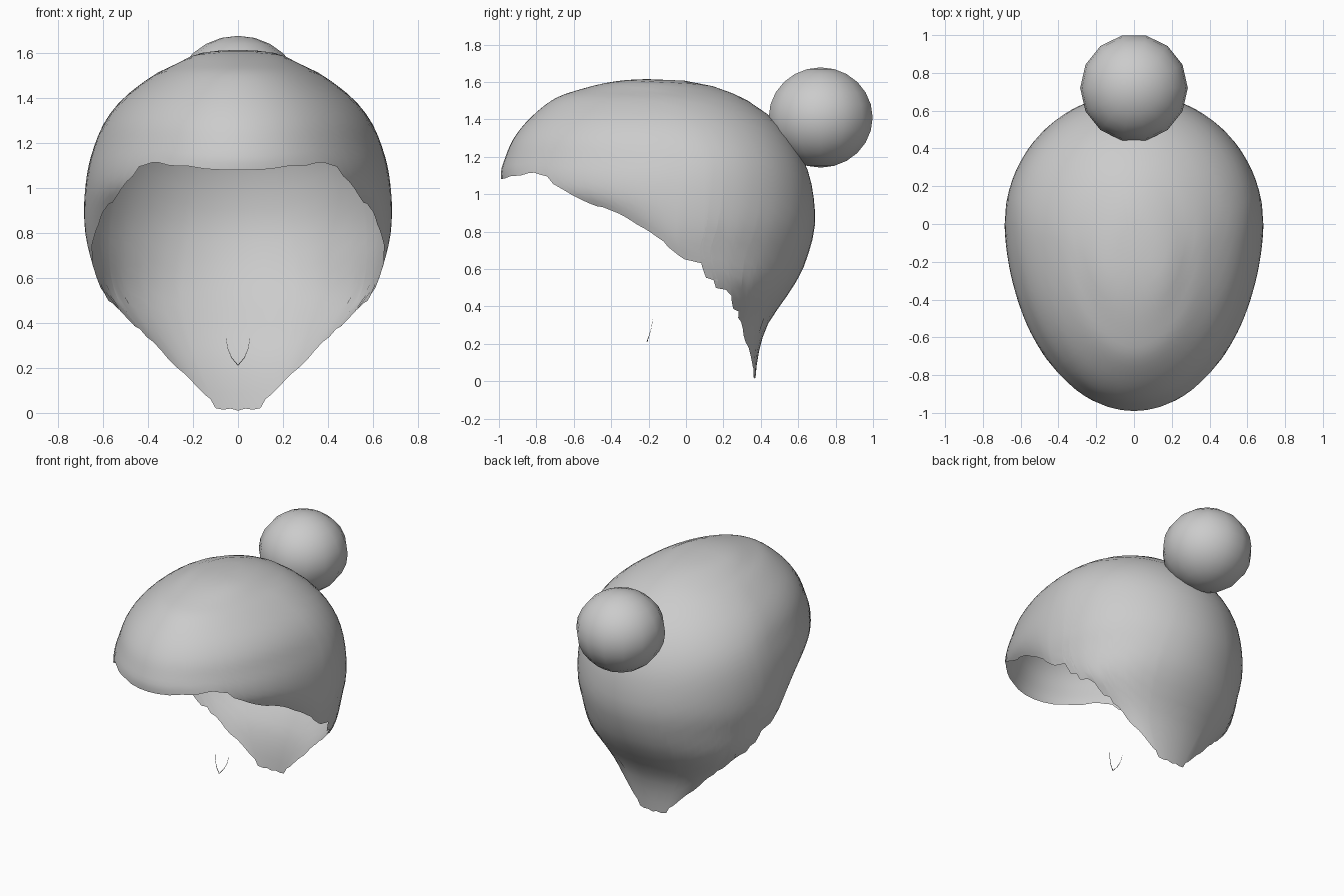
import bpy, bmesh, math, random

random.seed(4)
if "Cube" in bpy.data.objects:
    bpy.data.objects.remove(bpy.data.objects["Cube"])

grey = bpy.data.materials.new("hair_grey")
grey.use_nodes = True
COLOUR = (0.6, 0.6, 0.6, 1)
grey.diffuse_color = COLOUR
grey.node_tree.nodes["Principled BSDF"].inputs["Base Color"].default_value = COLOUR

# Horizontal rings of the cap: height, half width, front y, back y, y of widest point
RINGS = [
    (1.615, 0, -.2, -.2, -.2), (1.6, .17, -.40, .05, -.2), (1.55, .28, -.6, .22, -.15),
    (1.5, .38, -.72, .33, -.1), (1.4, .51, -.84, .47, -.07), (1.3, .59, -.92, .56, -.04),
    (1.2, .635, -.965, .62, 0), (1.1, .665, -.99, .66, 0), (1, .68, -.95, .68, 0),
    (.9, .685, -.75, .69, 0), (.8, .68, -.55, .685, 0), (.7, .66, -.4, .66, 0),
    (.6, .63, -.2, .625, .05), (.5, .58, -.1, .57, .12), (.4, .485, .1, .5, .18),
    (.3, .385, .2, .435, .23), (.2, .29, .2, .4, .28), (.1, .2, .3, .38, .32), (0, .13, .3, .37, .34)]

# Hairline from forehead to nape: half width, height
HAIRLINE = [(0, 1.08), (.22, 1.1), (.35, 1.115), (.44, 1.09), (.52, 1), (.56, .94),
            (.6, .89), (.63, .82), (.65, .74), (.645, .65), (.61, .56), (.56, .48),
            (.46, .39), (.38, .31), (.28, .21), (.17, .11), (.1, .03), (0, .01)]
SIDE = 9  # hairline point where the front half turns into the back half


def ring(t):
    """Smoothly interpolated ring at fractional index t."""
    i = min(int(t), len(RINGS) - 2)
    f = t - i
    b, c = RINGS[i], RINGS[i + 1]
    a = RINGS[i - 1] if i else (c[0], -c[1], c[3], c[2], c[4])
    d = RINGS[i + 2] if i + 2 < len(RINGS) else tuple(2 * q - p for p, q in zip(b, c))
    return [q + .5 * f * (r - p + f * (2 * p - 5 * q + 4 * r - s + f * (3 * (q - r) + s - p)))
            for p, q, r, s in zip(a, b, c, d)]


def ring_index(z):
    for i in range(len(RINGS) - 1):
        hi, lo = RINGS[i][0], RINGS[i + 1][0]
        if z >= lo:
            return i + (hi - z) / (hi - lo)
    return len(RINGS) - 1


def cap_point(t, angle):
    z, w, front, back, mid = ring(t)
    c = math.cos(angle)
    return (w * math.sin(angle), mid + c * (front - mid if c > 0 else mid - back), z)


def finish(obj, sharp=60):
    obj.data.materials.append(grey)
    bpy.ops.object.select_all(action="DESELECT")
    obj.select_set(True)
    bpy.context.view_layer.objects.active = obj
    bpy.ops.object.shade_smooth_by_angle(angle=math.radians(sharp))


# Hair cap: columns run from the crown down to the ragged hairline, then mirror
COLS, ROWS = 51, 24
bm = bmesh.new()
crown = bm.verts.new(cap_point(0, 0))
columns = []
for i in range(COLS + 1):
    s = i / COLS * (len(HAIRLINE) - 1)
    k = min(int(s), len(HAIRLINE) - 2)
    x, z = (p + (q - p) * (s - k) for p, q in zip(HAIRLINE[k], HAIRLINE[k + 1]))
    if 0 < i < COLS:
        z += random.uniform(-.01, .01)
    end = ring_index(z)
    theta = math.asin(min(1, x / ring(end)[1]))
    if s > SIDE:
        theta = math.pi - theta
    start = math.pi * i / COLS
    col = [crown]
    for j in range(1, ROWS + 1):
        u = j / ROWS
        p = cap_point(end * u, start + (theta - start) * u ** 2.5)
        col.append(bm.verts.new((0 if i in (0, COLS) else p[0], p[1], p[2])))
    columns.append(col)
for a, b in zip(columns, columns[1:]):
    bm.faces.new((crown, a[1], b[1]))
    for j in range(1, ROWS):
        bm.faces.new((a[j], a[j + 1], b[j + 1], b[j]))
mesh = bpy.data.meshes.new("hair_cap")
bm.to_mesh(mesh)
bm.free()
cap = bpy.data.objects.new("hair_cap", mesh)
bpy.context.collection.objects.link(cap)
mirror = cap.modifiers.new("mirror", "MIRROR")
mirror.use_clip = True
finish(cap, 80)

# Round bun at the back of the crown
bpy.ops.mesh.primitive_uv_sphere_add(segments=14, ring_count=12, radius=.285,
                                     location=(0, .72, 1.41), rotation=(0, 0, math.pi / 2))
bun = bpy.context.object
bun.name = "hair_bun"
bun.scale.z = .94
finish(bun)

# Thin loose V-shaped wisp below the forehead
curve = bpy.data.curves.new("loose_wisp", "CURVE")
curve.dimensions = "3D"
curve.bevel_depth = .003
curve.bevel_resolution = 0
spline = curve.splines.new("POLY")
right = [(.053, -.178, .33), (.045, -.185, .285), (.028, -.197, .245)]
path = [(-x, y, z) for x, y, z in right] + [(0, -.208, .212)] + right[::-1]
spline.points.add(len(path) - 1)
for point, co in zip(spline.points, path):
    point.co = (*co, 1)
    point.radius = .3 + .7 * (1 - abs(co[0]) / .053)
curve.materials.append(grey)
wisp = bpy.data.objects.new("loose_wisp", curve)
bpy.context.collection.objects.link(wisp)
